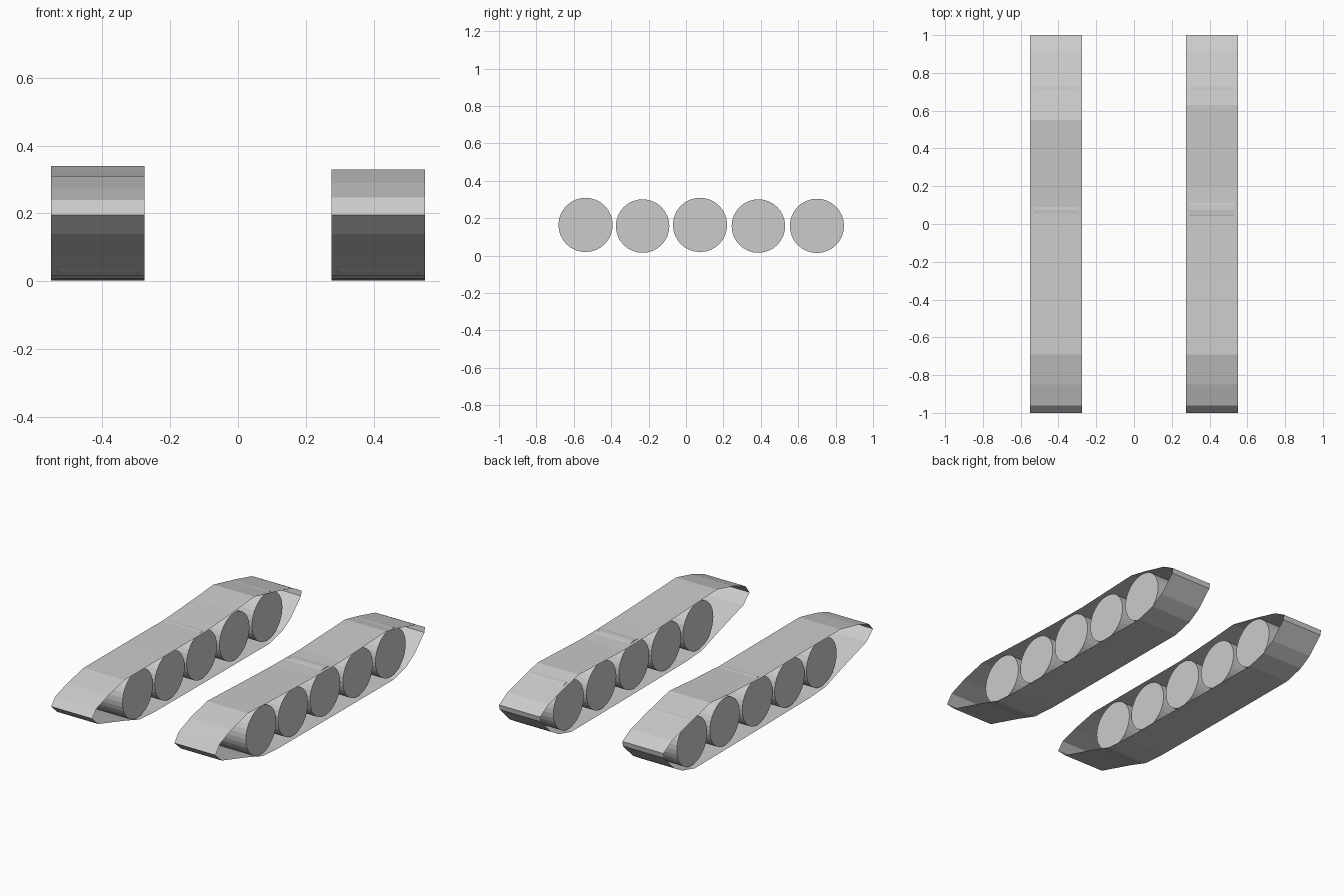
import bpy, bmesh, math

if "Cube" in bpy.data.objects:
    bpy.data.objects.remove(bpy.data.objects["Cube"])

X_IN, X_OUT = 0.275, 0.55

# Shared lower run and tail of the belt, as (y, z), from nose to rear
LOWER = [(-1.0, 0.195), (-0.94, 0.14), (-0.84, 0.11), (-0.69, 0.065), (-0.55, 0.018),
         (-0.4, 0.008), (0.15, 0.004), (0.7, 0.002), (0.82, 0.033), (0.9, 0.08),
         (0.995, 0.175), (1.0, 0.205), (0.92, 0.25), (0.76, 0.292)]
# Sagging upper runs differ between the two sides
UPPER_LEFT = [(0.55, 0.34), (0.37, 0.325), (0.08, 0.307), (-0.3, 0.309), (-0.69, 0.31),
              (-0.85, 0.275), (-0.96, 0.24)]
UPPER_RIGHT = [(0.63, 0.32), (0.2, 0.303), (-0.05, 0.306), (-0.3, 0.314), (-0.69, 0.33),
               (-0.85, 0.29), (-0.96, 0.247)]
# Wheels: centre y, centre z, radius
WHEELS = [(-0.537, 0.164, 0.145), (-0.232, 0.158, 0.143), (0.075, 0.164, 0.145),
          (0.387, 0.158, 0.143), (0.70, 0.159, 0.145)]


def add_object(name, bm):
    bmesh.ops.recalc_face_normals(bm, faces=bm.faces)
    mesh = bpy.data.meshes.new(name)
    bm.to_mesh(mesh)
    bm.free()
    bpy.context.collection.objects.link(bpy.data.objects.new(name, mesh))


def belt(name, side, profile):
    bm = bmesh.new()
    inner = [bm.verts.new((side * X_IN, y, z)) for y, z in profile]
    outer = [bm.verts.new((side * X_OUT, y, z)) for y, z in profile]
    for i in range(len(profile)):
        j = (i + 1) % len(profile)
        bm.faces.new((inner[i], inner[j], outer[j], outer[i]))
    add_object(name, bm)


def wheel(name, side, y, z, r):
    bm = bmesh.new()
    bmesh.ops.create_cone(bm, cap_ends=True, segments=32, radius1=r, radius2=r,
                          depth=X_OUT - X_IN - 0.04)
    for v in bm.verts:
        a, b, c = v.co
        v.co = (c + side * (X_IN + X_OUT) / 2, y + a, z + b)
    add_object(name, bm)


# Both tracks with their road wheels
for label, side, upper in (("left", -1, UPPER_LEFT), ("right", 1, UPPER_RIGHT)):
    belt(label + "_track_belt", side, LOWER + upper)
    for n, (y, z, r) in enumerate(WHEELS, 1):
        wheel(f"{label}_road_wheel_{n}", side, y, z, r)
